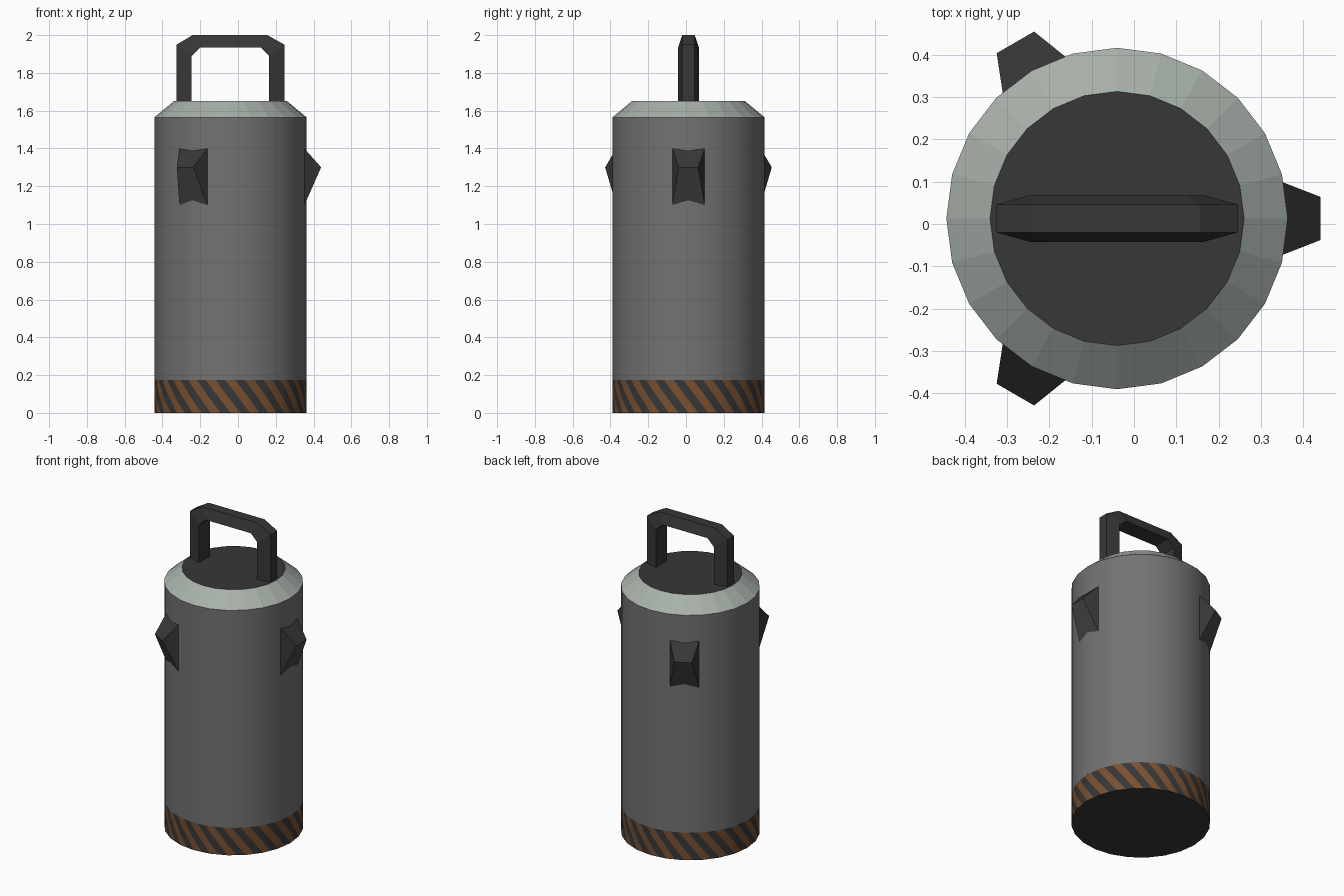
import bpy, bmesh
from math import cos, sin, pi, radians

if "Cube" in bpy.data.objects:
    bpy.data.objects.remove(bpy.data.objects["Cube"])

CX, CY, R, N = -0.04, 0.013, 0.403, 24
BAND_TOP, BODY_TOP, CAP_TOP, CAP_R = 0.175, 1.565, 1.65, 0.30


def material(name, r, g, b):
    m = bpy.data.materials.new(name)
    m.diffuse_color = (r, g, b, 1)
    m.use_nodes = True
    m.node_tree.nodes["Principled BSDF"].inputs["Base Color"].default_value = m.diffuse_color
    return m


body_grey = material("body grey", 0.17, 0.17, 0.17)
cap_grey = material("pale green grey", 0.39, 0.44, 0.40)
dark = material("dark grey", 0.038, 0.038, 0.038)
fin_grey = material("fin underside grey", 0.06, 0.06, 0.06)
orange = material("dull orange", 0.19, 0.08, 0.03)


def make(name, verts, faces, mats, rule=None, smooth=False):
    """Mesh object from points; rule(face) picks the material index."""
    me = bpy.data.meshes.new(name)
    me.from_pydata(verts, [], faces)
    bm = bmesh.new()
    bm.from_mesh(me)
    bmesh.ops.recalc_face_normals(bm, faces=bm.faces)
    for f in bm.faces:
        if rule:
            f.material_index = rule(f)
    bm.to_mesh(me)
    bm.free()
    for m in mats:
        me.materials.append(m)
    ob = bpy.data.objects.new(name, me)
    bpy.context.collection.objects.link(ob)
    if smooth:
        bpy.ops.object.select_all(action='DESELECT')
        ob.select_set(True)
        bpy.context.view_layer.objects.active = ob
        bpy.ops.object.shade_smooth_by_angle(angle=radians(30))
    return ob


def ring(r, z):
    return [(CX + r * cos(2 * pi * i / N), CY + r * sin(2 * pi * i / N), z) for i in range(N)]


def tube(k=0):
    return [(k + i, k + (i + 1) % N, k + N + (i + 1) % N, k + N + i) for i in range(N)]


# main canister wall
make("canister_body", ring(R, BAND_TOP) + ring(R, BODY_TOP), tube(), [body_grey], smooth=True)

# bevelled shoulder, lid and floor
make("shoulder", ring(R, BODY_TOP) + ring(CAP_R, CAP_TOP), tube(), [cap_grey])
make("lid", ring(CAP_R, CAP_TOP), [tuple(range(N))], [dark])
make("floor", ring(R, 0), [tuple(reversed(range(N)))], [dark])

# hazard band: slanted columns wrapped onto the 24-sided wall
COLS, ROWS, SLANT = N * 4, 8, radians(19)
verts, faces, idx = [], [], []
for j in range(ROWS + 1):
    for i in range(COLS):
        a = 2 * pi * i / COLS - SLANT * j / ROWS
        off = a % (2 * pi / N) - pi / N
        r = R * cos(pi / N) / cos(off)
        verts.append((CX + r * cos(a), CY + r * sin(a), BAND_TOP * j / ROWS))
for j in range(ROWS):
    for i in range(COLS):
        n = (i + 1) % COLS
        faces.append((j * COLS + i, j * COLS + n, (j + 1) * COLS + n, (j + 1) * COLS + i))
        idx.append(0 if i % 4 < 2 else 1)
make("hazard_band", verts, faces, [orange, dark], rule=lambda f: idx[f.index], smooth=True)

# handle: wedge section, narrow outside and wide inside
outer = [(-.325, 1.645), (-.325, 1.95), (-.24, 2.0), (.155, 2.0), (.245, 1.95), (.245, 1.645)]
inner = [(-.245, 1.645), (-.245, 1.89), (-.20, 1.935), (.12, 1.935), (.165, 1.89), (.165, 1.645)]
verts, faces = [], []
for (ox, oz), (ix, iz) in zip(outer, inner):
    verts += [(ox, CY - .033, oz), (ox, CY + .033, oz), (ix, CY + .055, iz), (ix, CY - .055, iz)]
for s in range(len(outer) - 1):
    for k in range(4):
        n = (k + 1) % 4
        faces.append((4 * s + k, 4 * s + n, 4 * s + 4 + n, 4 * s + 4 + k))
e = len(verts)
faces += [(0, 1, 2, 3), (e - 1, e - 2, e - 3, e - 4)]
make("handle", verts, faces, [dark])

# three wedge fins spaced evenly round the wall
for i in range(3):
    a = 2 * pi * i / 3
    pts = [(.385, -.088, 1.085), (.385, .088, 1.085), (.385, .088, 1.407),
           (.385, -.088, 1.407), (.48, -.051, 1.30), (.48, .051, 1.30)]
    verts = [(CX + r * cos(a) - t * sin(a), CY + r * sin(a) + t * cos(a), z) for r, t, z in pts]
    faces = [(0, 3, 2, 1), (0, 1, 5, 4), (3, 4, 5, 2), (0, 4, 3), (1, 2, 5)]
    make(f"fin_{i + 1}", verts, faces, [dark, fin_grey], rule=lambda f: int(f.index == 1))
